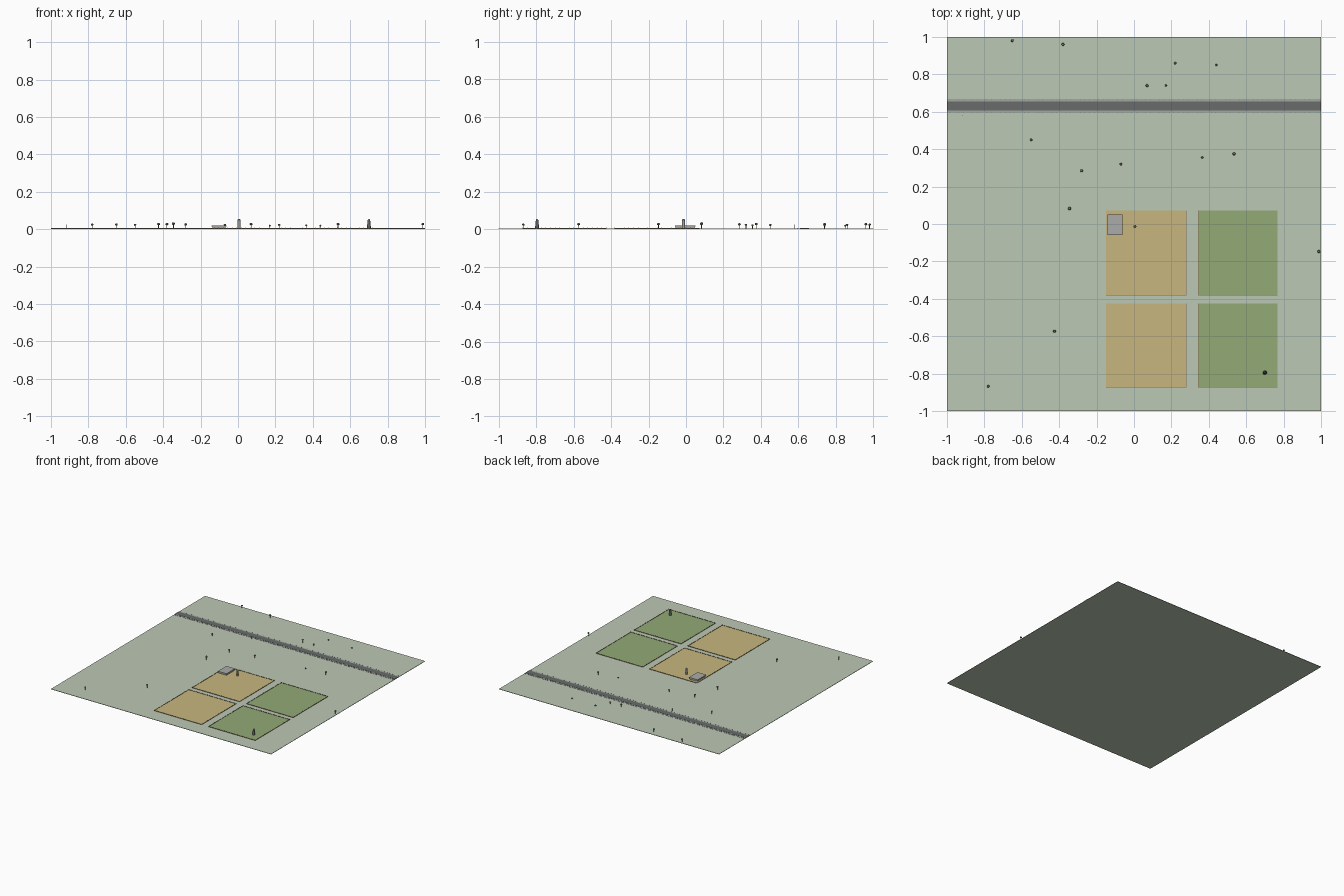
import bpy, math
from mathutils import Matrix, Vector
import bmesh

cube = bpy.data.objects.get("Cube")
if cube:
    bpy.data.objects.remove(cube, do_unlink=True)


def material(name, r, g, b):
    m = bpy.data.materials.new(name)
    m.use_nodes = True
    m.diffuse_color = (r, g, b, 1)
    m.node_tree.nodes["Principled BSDF"].inputs["Base Color"].default_value = (r, g, b, 1)
    return m


GRASS = material("pale grass", .50, .58, .46)
WHEAT = material("ripe wheat", .57, .47, .21)
CROP = material("green crop", .29, .40, .18)
ASPHALT = material("asphalt", .14, .15, .145)
VERGE = material("grey verge", .36, .39, .35)
WOOD = material("brown wood", .26, .15, .09)
WALL = material("grey wall", .40, .38, .35)
ROOF = material("grey roof", .41, .41, .40)
LEAF = material("leaf green", .16, .24, .12)
STEEL = material("dark steel", .11, .12, .12)
TOP = .003  # ground surface


def finish(bm, name, mat):
    mesh = bpy.data.meshes.new(name)
    bm.to_mesh(mesh)
    bm.free()
    mesh.materials.append(mat)
    ob = bpy.data.objects.new(name, mesh)
    bpy.context.collection.objects.link(ob)
    return ob


def add_box(bm, x0, x1, y0, y1, z0, z1):
    centre = Vector((x0 + x1, y0 + y1, z0 + z1)) / 2
    size = Matrix.Diagonal((x1 - x0, y1 - y0, z1 - z0, 1))
    bmesh.ops.create_cube(bm, size=1, matrix=Matrix.Translation(centre) @ size)


def box(name, mat, *bounds):
    bm = bmesh.new()
    add_box(bm, *bounds)
    return finish(bm, name, mat)


def add_cone(bm, x, y, z0, z1, r0, r1, sides=12):
    bmesh.ops.create_cone(bm, cap_ends=True, segments=sides, radius1=r0, radius2=r1,
                          depth=z1 - z0, matrix=Matrix.Translation((x, y, (z0 + z1) / 2)))


# Ground
box("ground", GRASS, -1, 1, -1, 1, 0, TOP)

# Road with verges and low edge posts
box("road_verge", VERGE, -1, 1, .595, .669, TOP, TOP + .001)
box("road", ASPHALT, -1, 1, .608, .656, TOP, TOP + .002)
bm = bmesh.new()
for y in (.597, .667):
    for i in range(80):
        x = -.9875 + i * .025
        add_box(bm, x - .001, x + .001, y - .001, y + .001, TOP, TOP + .004)
finish(bm, "road_edge_posts", STEEL)

# Fields with fences
for side, mat, x0, x1 in (("right", WHEAT, -.15, .28), ("left", CROP, .343, .767)):
    for row, y0, y1 in (("front", -.872, -.425), ("back", -.38, .072)):
        box(f"{row}_{side}_field", mat, x0, x1, y0, y1, TOP, TOP + .001)
        bm = bmesh.new()
        t = .001
        for x in (x0, x1):
            add_box(bm, x - t, x + t, y0, y1, TOP, TOP + .003)
        for y in (y0, y1):
            add_box(bm, x0, x1, y - t, y + t, TOP, TOP + .003)
        for i in range(19):
            x, y = x0 + (x1 - x0) * i / 18, y0 + (y1 - y0) * i / 18
            for px, py in ((x, y0), (x, y1), (x0, y), (x1, y)):
                add_box(bm, px - t, px + t, py - t, py + t, TOP, TOP + .005)
        finish(bm, f"{row}_{side}_fence", WOOD)

# Barn with overhanging flat roof
box("barn_walls", WALL, -.136, -.066, -.056, .046, TOP, .015)
box("barn_roof", ROOF, -.141, -.062, -.06, .05, .015, .02)

# Silo
bm = bmesh.new()
add_cone(bm, .005, -.013, TOP, .05, .008, .008, 16)
add_cone(bm, .005, -.013, .05, .055, .008, .003, 16)
finish(bm, "silo", WALL)

# Tapered tower with a cap
bm = bmesh.new()
add_cone(bm, .7, -.795, TOP, .045, .011, .007)
add_cone(bm, .7, -.795, .045, .055, .008, .002)
finish(bm, "tower", STEEL)

# Roadside poles
bm = bmesh.new()
for x in (-.918, -.278):
    add_cone(bm, x, .578, TOP, .026, .0015, .0015, 6)
finish(bm, "roadside_poles", STEEL)

# Trees: x, y, size
trees = ((-.65, .98, .9), (-.38, .96, 1), (.22, .86, .85), (.44, .85, .7), (.07, .74, 1),
         (.17, .74, .7), (-.55, .45, .85), (-.07, .32, .85), (-.28, .285, .95),
         (-.345, .083, 1.1), (.365, .355, .75), (.535, .375, 1), (.988, -.147, 1),
         (-.425, -.573, 1), (-.78, -.868, .9))
trunks, crowns = bmesh.new(), bmesh.new()
for x, y, s in trees:
    add_cone(trunks, x, y, TOP, .024 * s, .002 * s, .002 * s, 6)
    at = Matrix.Translation((x, y, .027 * s))
    bmesh.ops.create_icosphere(crowns, subdivisions=2, radius=.008 * s,
                               matrix=at @ Matrix.Diagonal((1, 1, .85, 1)))
finish(trunks, "tree_trunks", WOOD)
finish(crowns, "tree_crowns", LEAF)
